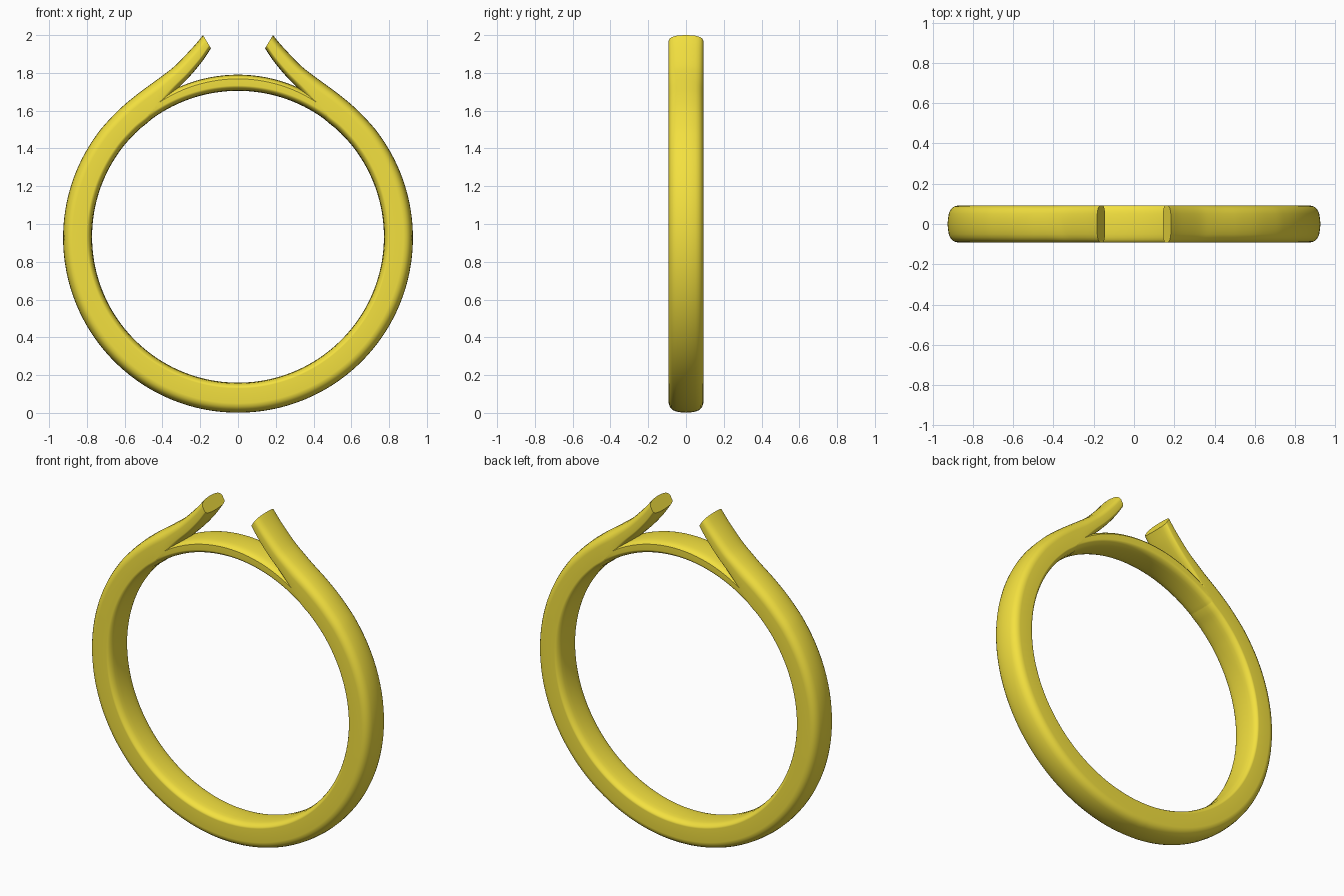
import bpy, bmesh, math
from mathutils import Vector

if "Cube" in bpy.data.objects:
    bpy.data.objects.remove(bpy.data.objects["Cube"])

HALF_W = 0.092
# half cross-section rounding: (fraction of half width, fraction of dome depth)
OUTER = [(0, 0), (0.3, 0.04), (0.55, 0.12), (0.72, 0.24), (0.85, 0.42), (0.94, 0.65), (1, 1)]
INNER = [(0, 0), (0.4, 0.06), (0.65, 0.15), (0.8, 0.3), (0.91, 0.53), (0.97, 0.75), (1, 1)]

gold = bpy.data.materials.new("gold")
gold.diffuse_color = (0.9, 0.75, 0.05, 1)
gold.use_nodes = True
gold.node_tree.nodes["Principled BSDF"].inputs["Base Color"].default_value = gold.diffuse_color


def polar(phi, r, cz):
    """Point at angle phi (degrees) from the top of a circle."""
    a = math.radians(phi)
    return Vector((r * math.sin(a), cz + r * math.cos(a)))


def spline(pts, steps):
    """Catmull-Rom curve through the points."""
    p = [2 * pts[0] - pts[1]] + pts + [2 * pts[-1] - pts[-2]]
    out = []
    for i in range(1, len(p) - 2):
        for k in range(steps):
            t = k / steps
            a, b, c, d = p[i - 1:i + 3]
            out.append(0.5 * (2 * b + (c - a) * t + (2 * a - 5 * b + 4 * c - d) * t * t
                              + (3 * b - a - 3 * c + d) * t ** 3))
    return out + [pts[-1]]


def loft(name, stations, half_w):
    """Skin domed sections; each station is (outer, inner, outer dome, inner dome)."""
    bm = bmesh.new()
    rings = []
    for o, i, d_out, d_in in stations:
        n = (i - o).normalized()
        half = [(y, o + n * d * d_out) for y, d in OUTER]
        half += [(y, i - n * d * d_in) for y, d in reversed(INNER)]
        loop = half + [(-y, p) for y, p in reversed(half) if y > 0]
        rings.append([bm.verts.new((p.x, y * half_w, p.y)) for y, p in loop])
    m = len(rings[0])
    for a, b in zip(rings, rings[1:]):
        for k in range(m):
            bm.faces.new((a[k], a[(k + 1) % m], b[(k + 1) % m], b[k]))
    bm.faces.new(rings[0])
    bm.faces.new(rings[-1])
    bmesh.ops.recalc_face_normals(bm, faces=bm.faces)
    me = bpy.data.meshes.new(name)
    bm.to_mesh(me)
    bm.free()
    me.materials.append(gold)
    ob = bpy.data.objects.new(name, me)
    bpy.context.collection.objects.link(ob)
    return ob


def mirrored(half):
    """Complete a half list of stations whose last one lies on x = 0."""
    flip = lambda v: Vector((-v.x, v.y))
    return half + [(flip(o), flip(i), a, b) for o, i, a, b in reversed(half[:-1])]


# Main shank with two flared arms: outer and inner outline from tip downwards
arm_out = [(0.185, 2.0), (0.238, 1.937), (0.328, 1.843), (0.395, 1.789), (0.466, 1.737),
           (0.54, 1.682), (0.624, 1.611)]
arm_in = [(0.143, 1.93), (0.19, 1.86), (0.254, 1.783), (0.323, 1.712), (0.385, 1.64),
          (0.46, 1.553), (0.527, 1.497)]
angles = [50 + 5 * k for k in range(27)]
outer = [Vector(p) for p in arm_out] + [polar(a, 0.926, 0.927) for a in angles]
inner = [Vector(p) for p in arm_in] + [polar(a, 0.7725, 0.9325) for a in angles]
half = []
for o, i in zip(spline(outer, 4), spline(inner, 4)):
    s = min(1, (o - i).length / 0.12)
    half.append((o, i, 0.05 * s, 0.03 * s))
shank = loft("ring_shank", mirrored(half), HALF_W)

# Thin bridge closing the ring under the arms, ends buried in the shank
half = []
for k in range(29):
    phi = 42 - 1.5 * k
    r_out = 0.835 + 0.023 * (1 - (phi / 42) ** 2)
    r_in = 0.7725 + 0.018 * max(0, (phi - 36) / 6)
    half.append((polar(phi, r_out, 0.9325), polar(phi, r_in, 0.9325), 0.022, 0.028))
bridge = loft("ring_bridge", mirrored(half), HALF_W - 0.0005)

# Fuse the parts
mod = shank.modifiers.new("fuse", "BOOLEAN")
mod.operation = "UNION"
mod.solver = "EXACT"
mod.object = bridge
bpy.context.view_layer.objects.active = shank
shank.select_set(True)
bpy.ops.object.modifier_apply(modifier=mod.name)
bpy.data.objects.remove(bridge)
bpy.ops.object.shade_smooth_by_angle(angle=math.radians(35))
wn = shank.modifiers.new("normals", "WEIGHTED_NORMAL")
wn.keep_sharp = True
